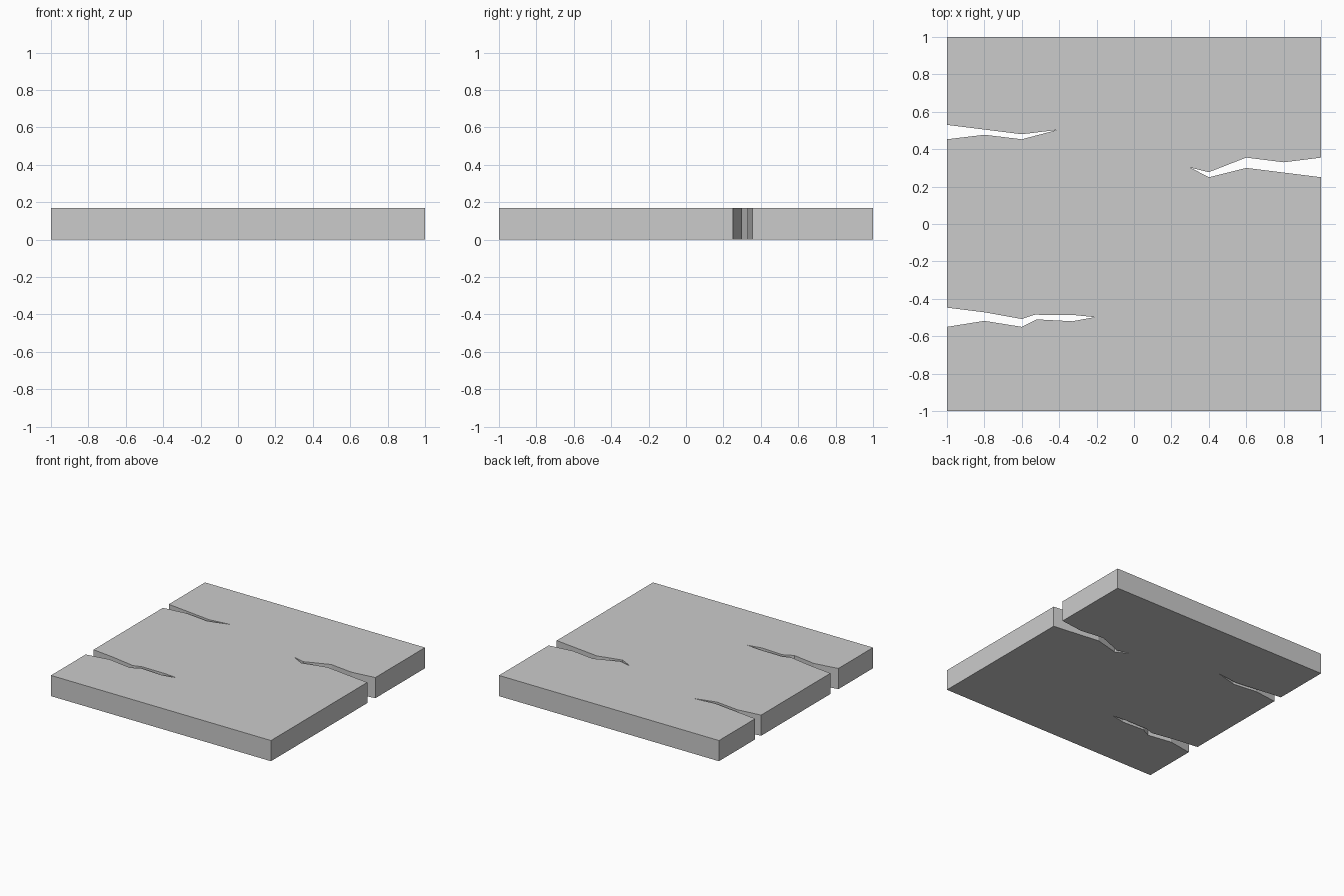
import bpy, bmesh

if "Cube" in bpy.data.objects:
    bpy.data.objects.remove(bpy.data.objects["Cube"])

THICKNESS = 0.17

# Cracks that run in from the slab edges, listed in outline order
right_crack = [(1, .25), (.8, .275), (.6, .30), (.4, .25), (.3, .302),
               (.4, .277), (.6, .355), (.8, .33), (1, .355)]
upper_left_crack = [(-1, .53), (-.8, .505), (-.6, .48), (-.41, .503),
                    (-.6, .453), (-.8, .477), (-1, .453)]
lower_left_crack = [(-1, -.447), (-.8, -.472), (-.6, -.508), (-.53, -.485),
                    (-.32, -.487), (-.21, -.498), (-.33, -.52), (-.52, -.51),
                    (-.6, -.55), (-.8, -.518), (-1, -.55)]

# Slab outline, counter-clockwise
outline = ([(-1, -1), (1, -1)] + right_crack + [(1, 1), (-1, 1)]
           + upper_left_crack + lower_left_crack)


def extruded_profile(name, points, height):
    bm = bmesh.new()
    base = bm.faces.new([bm.verts.new((x, y, 0)) for x, y in points])
    top = bmesh.ops.extrude_face_region(bm, geom=[base], use_keep_orig=True)["geom"]
    bmesh.ops.translate(bm, vec=(0, 0, height),
                        verts=[g for g in top if isinstance(g, bmesh.types.BMVert)])
    bmesh.ops.recalc_face_normals(bm, faces=bm.faces)
    mesh = bpy.data.meshes.new(name)
    bm.to_mesh(mesh)
    bm.free()
    obj = bpy.data.objects.new(name, mesh)
    bpy.context.collection.objects.link(obj)
    return obj


# Cracked floor slab
extruded_profile("cracked_slab", outline, THICKNESS)
